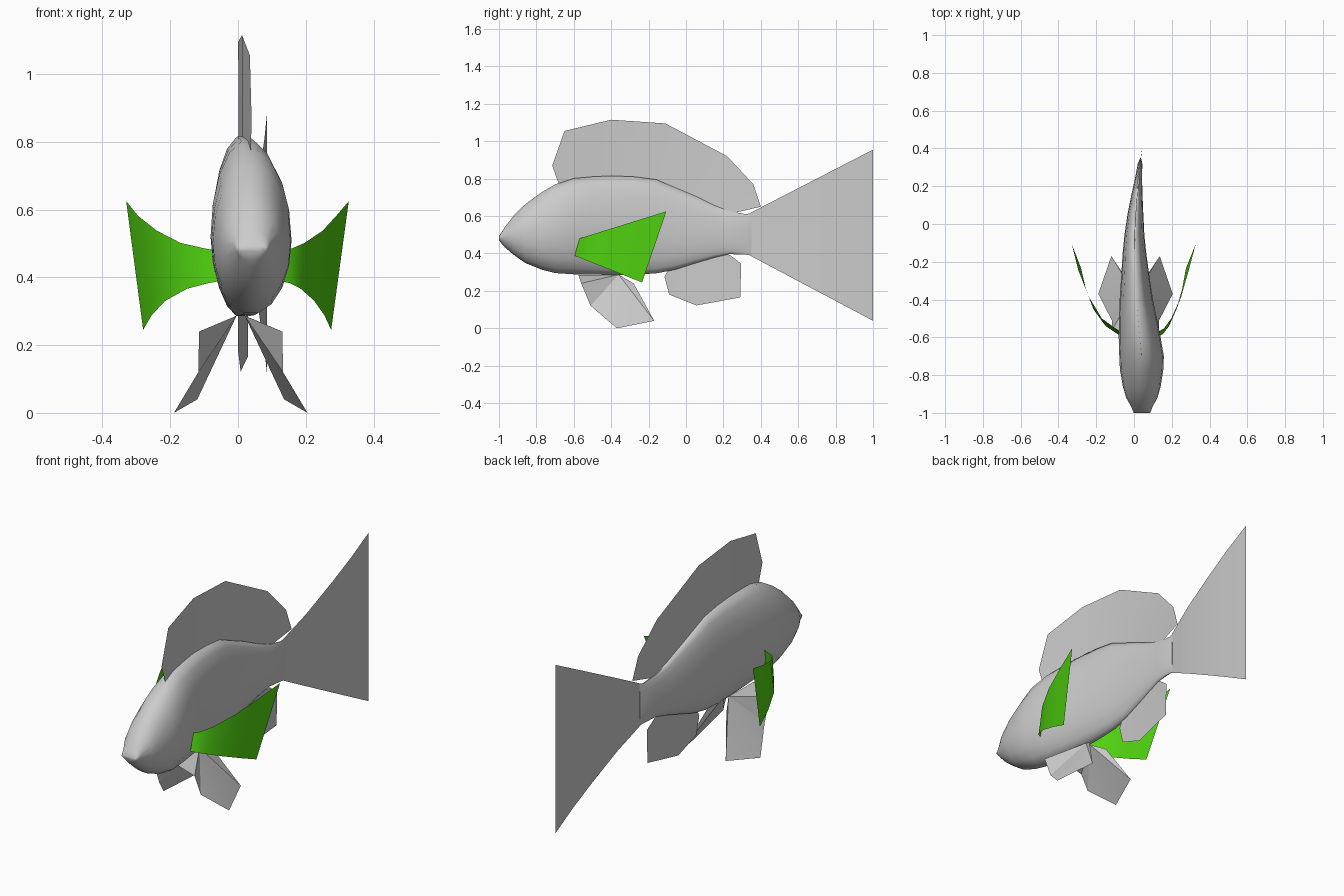
import bpy, bmesh, math

if "Cube" in bpy.data.objects:
    bpy.data.objects.remove(bpy.data.objects["Cube"])

SPINE = [(-1, .042), (-.7, .04), (-.58, .028), (-.4, .012), (-.1, 0), (.1, .01),
         (.35, .035), (.5, .06), (.7, .077), (.85, .085), (1, .085)]


def spine_x(y):
    """Sideways swing of the fish's centre line at y."""
    if y <= SPINE[0][0]:
        return SPINE[0][1]
    for (y0, x0), (y1, x1) in zip(SPINE, SPINE[1:]):
        if y <= y1:
            return x0 + (x1 - x0) * (y - y0) / (y1 - y0)
    return SPINE[-1][1]


def make(name, verts, faces, angle=40, mat=None):
    me = bpy.data.meshes.new(name)
    me.from_pydata(verts, [], faces)
    bm = bmesh.new()
    bm.from_mesh(me)
    bmesh.ops.recalc_face_normals(bm, faces=bm.faces)
    bm.to_mesh(me)
    bm.free()
    ob = bpy.data.objects.new(name, me)
    bpy.context.collection.objects.link(ob)
    bpy.ops.object.select_all(action='DESELECT')
    ob.select_set(True)
    bpy.context.view_layer.objects.active = ob
    bpy.ops.object.shade_smooth_by_angle(angle=math.radians(angle))
    if mat:
        me.materials.append(mat)
    return ob


def strip(name, edge_a, edge_b, mat=None):
    """Sheet of quads between two matching rows of points."""
    n = len(edge_a)
    faces = [(i, i + 1, n + i + 1, n + i) for i in range(n - 1)]
    return make(name, list(edge_a) + list(edge_b), faces, 60, mat)


def on_spine(points):
    return [(spine_x(y), y, z) for y, z in points]


def lerp(a, b, t):
    return a + (b - a) * t


# Body: elliptical rings (y, top z, bottom z, half width) along the spine
RINGS = [(-1, .493, .472, .043), (-.985, .515, .45, .05), (-.97, .54, .433, .055),
         (-.92, .605, .39, .083), (-.86, .665, .347, .1), (-.77, .732, .31, .115),
         (-.7, .773, .292, .118), (-.6, .806, .285, .111), (-.5, .815, .283, .1),
         (-.4, .82, .282, .088), (-.28, .815, .283, .075), (-.16, .80, .29, .063),
         (-.06, .757, .31, .053), (.05, .71, .345, .042), (.15, .66, .375, .03),
         (.23, .628, .395, .02), (.32, .612, .392, .012), (.35, .617, .388, .002)]
SEG = 18
verts, faces = [], []
for y, top, bottom, w in RINGS:
    mid = min(max(.5, bottom + .45 * (top - bottom)), bottom + .6 * (top - bottom))
    for k in range(SEG):
        a = 2 * math.pi * k / SEG
        s = math.sin(a)
        z = mid + s * ((top - mid) if s > 0 else (mid - bottom))
        verts.append((spine_x(y) + w * math.cos(a), y, z))
for r in range(len(RINGS) - 1):
    for k in range(SEG):
        k2 = (k + 1) % SEG
        faces.append((r * SEG + k, r * SEG + k2, (r + 1) * SEG + k2, (r + 1) * SEG + k))
faces.append(tuple(range(SEG)))
faces.append(tuple(range((len(RINGS) - 1) * SEG, len(RINGS) * SEG)))
make("body", verts, faces, 60)

# Tail fin: flared sheet following the spine
tail_y = [.34, .42, .5, .6, .7, .85, 1]
strip("tail_fin",
      on_spine([(y, lerp(.615, .955, (y - .34) / .66)) for y in tail_y]),
      on_spine([(y, lerp(.39, .04, (y - .34) / .66)) for y in tail_y]))

# Dorsal fin
strip("dorsal_fin",
      on_spine([(-.715, .87), (-.65, 1.055), (-.4, 1.115), (-.11, 1.095),
                (.22, .92), (.36, .77), (.40, .65)]),
      on_spine([(-.68, .77), (-.6, .79), (-.4, .80), (-.16, .78),
                (.05, .70), (.2, .63), (.25, .615)]))

# Anal fin
strip("anal_fin",
      on_spine([(-.115, .275), (-.09, .18), (.055, .122), (.29, .165), (.295, .345), (.24, .388)]),
      on_spine([(-.10, .305), (-.06, .32), (.05, .36), (.15, .39), (.19, .4), (.21, .4)]))

# Pelvic fins: folded fans mirrored about the belly line
PELVIC = [(.012, -.36, .287), (.012, -.575, .285), (.123, -.56, .24), (.125, -.51, .12),
          (.197, -.37, 0), (.128, -.17, .04), (.055, -.28, .24)]
for side, name in ((1, "pelvic_fin_right"), (-1, "pelvic_fin_left")):
    make(name, [(.008 + side * x, y, z) for x, y, z in PELVIC],
         [(0, i, i + 1) for i in range(1, 6)], 20)

# Pectoral fins: green curved sheets
green = bpy.data.materials.new("fin_green")
green.diffuse_color = (.08, .64, .005, 1)
green.use_nodes = True
green.node_tree.nodes["Principled BSDF"].inputs["Base Color"].default_value = green.diffuse_color
STEPS = [0, .04, .15, .4, .7, 1]
PECTORAL = {
    "pectoral_fin_right": ([.13, .16, .197, .25, .29, .327], [.13, .155, .185, .225, .255, .275]),
    "pectoral_fin_left": ([-.07, -.10, -.17, -.24, -.295, -.33], [-.06, -.09, -.15, -.215, -.255, -.28]),
}
for name, (upper, lower) in PECTORAL.items():
    strip(name,
          [(x, lerp(-.57, -.105, t), lerp(.48, .625, t)) for x, t in zip(upper, STEPS)],
          [(x, lerp(-.595, -.235, t), lerp(.388, .245, t)) for x, t in zip(lower, STEPS)],
          green)
